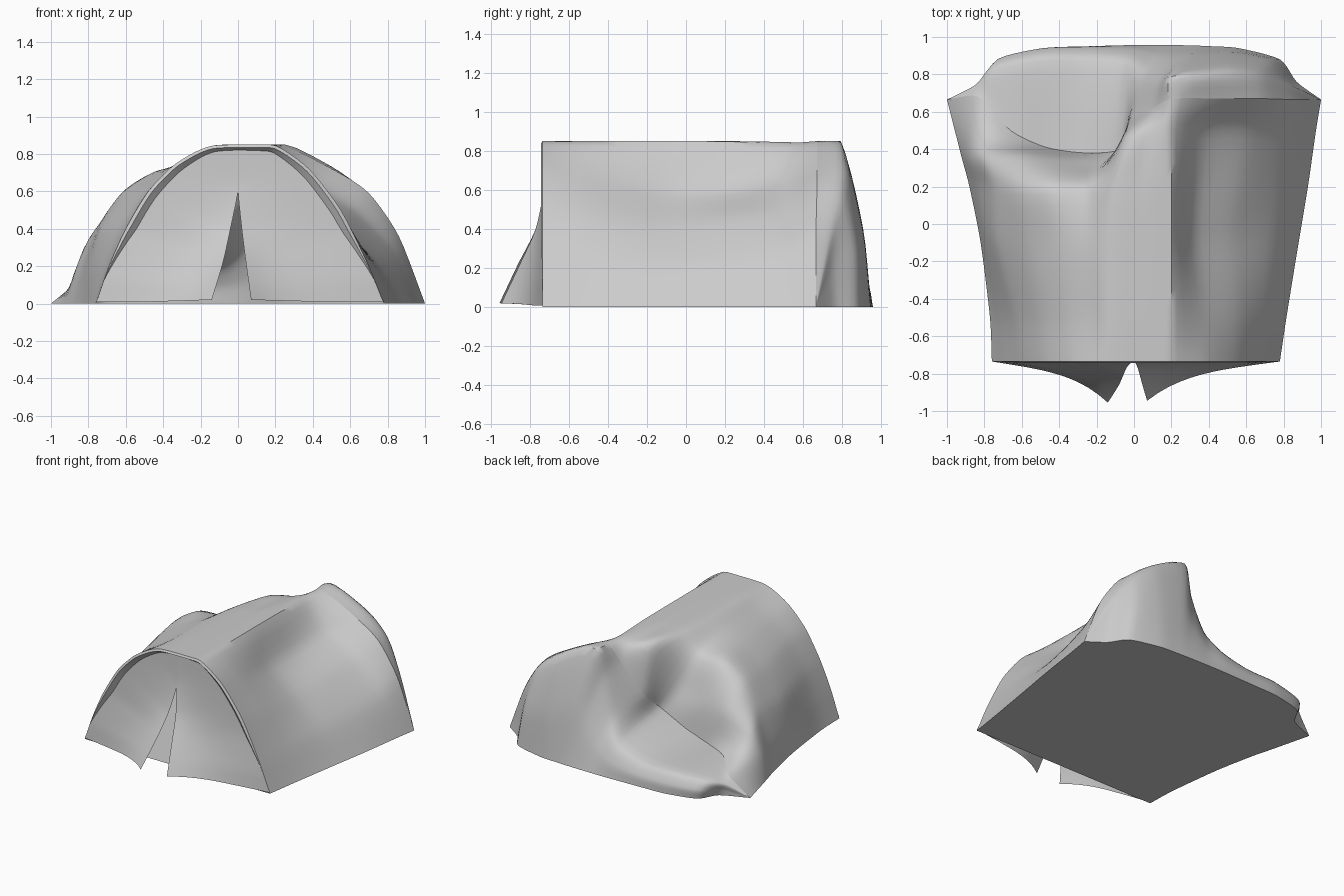
import bpy, bmesh
from mathutils import Vector

if "Cube" in bpy.data.objects:
    bpy.data.objects.remove(bpy.data.objects["Cube"])

SUB = 5


def smooth_row(pts, n=SUB):
    """Interpolating spline through a list of points."""
    p = [Vector(q) for q in pts]
    out = []
    for i in range(len(p) - 1):
        b, c = p[i], p[i + 1]
        a = p[i - 1] if i else b * 2 - c
        d = p[i + 2] if i + 2 < len(p) else c * 2 - b
        for k in range(n):
            t = k / n
            m0, m1 = (c - a) * 0.38, (d - b) * 0.38
            # limit tangents so uneven spacing does not overshoot
            lim = (c - b).length * 1.1
            m0 = m0 * min(1, lim / max(m0.length, 1e-6))
            m1 = m1 * min(1, lim / max(m1.length, 1e-6))
            out.append(b * (2*t**3 - 3*t*t + 1) + m0 * (t**3 - 2*t*t + t)
                       + c * (3*t*t - 2*t**3) + m1 * (t**3 - t*t))
    out.append(p[-1])
    for v in out:
        v.z = min(max(v.z, 0.0), 0.85)
    return out


def surface(rows, n=SUB):
    """Smooth a coarse grid of points in both directions."""
    rows = [smooth_row(r) for r in rows]
    cols = [smooth_row(c, n) for c in zip(*rows)]
    return [list(r) for r in zip(*cols)]


def sheet(name, rows, angle=40):
    bm = bmesh.new()
    vs = [[bm.verts.new(p) for p in r] for r in rows]
    for a, b in zip(vs, vs[1:]):
        for i in range(len(a) - 1):
            bm.faces.new((a[i], a[i + 1], b[i + 1], b[i]))
    bmesh.ops.remove_doubles(bm, verts=bm.verts, dist=0.0005)
    bmesh.ops.recalc_face_normals(bm, faces=bm.faces)
    # make the sheet face outward
    if sum((f.normal.dot(f.calc_center_median() - Vector((0.05, 0.05, 0))) * f.calc_area())
           for f in bm.faces) < 0:
        bmesh.ops.reverse_faces(bm, faces=bm.faces)
    me = bpy.data.meshes.new(name)
    bm.to_mesh(me)
    bm.free()
    ob = bpy.data.objects.new(name, me)
    bpy.context.collection.objects.link(ob)
    bpy.ops.object.select_all(action='DESELECT')
    ob.select_set(True)
    bpy.context.view_layer.objects.active = ob
    bpy.ops.object.shade_smooth_by_angle(angle=angle * 3.14159 / 180)
    return ob


# cross-sections (x, z) of the canopy, left foot over the ridge to right foot
stations = [-0.735, -0.5, -0.1, 0.2]
sections = [
    [(-.76, 0), (-.69, .2), (-.6, .4), (-.48, .6), (-.35, .735), (-.23, .81), (-.13, .845),
     (.04, .85), (.2, .845), (.38, .72), (.55, .5), (.69, .22), (.78, 0)],
    [(-.77, 0), (-.71, .2), (-.63, .4), (-.5, .59), (-.36, .71), (-.23, .79), (-.13, .845),
     (.04, .85), (.2, .85), (.38, .66), (.56, .46), (.71, .22), (.815, 0)],
    [(-.82, 0), (-.79, .2), (-.73, .4), (-.59, .58), (-.42, .7), (-.25, .78), (-.13, .84),
     (.05, .848), (.2, .85), (.33, .6), (.54, .42), (.74, .22), (.88, 0)],
    [(-.88, 0), (-.83, .2), (-.75, .41), (-.62, .59), (-.45, .69), (-.25, .71), (-.11, .83),
     (.05, .845), (.2, .848), (.34, .6), (.57, .45), (.78, .24), (.93, 0)],
]
# last canopy section before the drop, and the rear crest it drops to
brow = [(-.925, .37, 0), (-.87, .37, .18), (-.79, .37, .33), (-.61, .37, .42), (-.43, .34, .45),
        (-.17, .32, .48), (-.05, .46, .79), (.08, .52, .82), (.2, .5, .838), (.38, .5, .65),
        (.62, .5, .5), (.83, .48, .28), (.97, .48, 0)]
crest = [(-1, .665, 0), (-.83, .68, .13), (-.66, .5, .165), (-.47, .41, .17), (-.26, .38, .22),
         (-.07, .4, .33), (-.03, .54, .47), (.1, .62, .7), (.21, .67, .85), (.52, .67, .71),
         (.7, .67, .59), (.86, .665, .36), (1, .665, 0)]
shoulder = [(-1, .665, 0), (-.85, .74, .09), (-.75, .82, .13), (-.5, .87, .15), (-.26, .87, .16),
            (-.05, .85, .23), (.05, .79, .38), (.14, .77, .64), (.21, .79, .85), (.5, .82, .71),
            (.68, .8, .57), (.83, .74, .35), (1, .665, 0)]
foot = [(-1, .665, 0), (-.8, .75, 0), (-.71, .88, 0), (-.48, .94, 0), (-.25, .95, 0),
        (0, .957, 0), (.15, .957, 0), (.3, .955, 0), (.42, .95, 0), (.56, .94, 0),
        (.78, .88, 0), (.87, .76, 0), (1, .665, 0)]
middle = [((Vector(a) + Vector(b)) / 2 + Vector((0, .03 if 1 < i < 11 else 0, 0)))
          for i, (a, b) in enumerate(zip(shoulder, foot))]

# canopy
body_rows = surface([[(x, y, z) for x, z in s] for y, s in zip(stations, sections)]
                    + [brow, crest])
sheet("tent_canopy", body_rows)

# back panel
back_rows = surface([crest, shoulder, middle, foot])
sheet("tent_back_panel", back_rows)

# rolled rim around the front arch, fading out towards the ground
arch = body_rows[0]
lip, inner = [], []
for p in arch:
    k = min(1, max(0, (p.z - .12) / .3))
    lip.append(Vector((p.x * (1 - .03 * k), p.y - .008 * k, p.z * (1 - .018 * k))))
    inner.append(Vector((p.x * (1 - .07 * k), p.y + .02 * k,
                         p.z * (1 - .035 * k) - .25 * k * p.x**2 * p.z**2)))
sheet("door_rim", [arch, lip, inner])

# two door flaps hanging from the arch and swinging outward at the bottom
mid = 7 * SUB


def flap(name, outer, edge):
    edge = smooth_row(edge, 12)
    n = len(outer) - 1
    rows = []
    for i, o in enumerate(outer):
        s = i / n * (len(edge) - 1)
        k = min(int(s), len(edge) - 2)
        e = edge[k].lerp(edge[k + 1], s - k)
        row = []
        for j in range(13):
            t = j / 12
            p = o.lerp(e, t)
            p.y = o.y + (e.y - o.y) * (0.45 * t + 0.55 * t**4)
            p.z = max(p.z, .008)
            row.append(p)
        rows.append(row)
    sheet(name, rows)


flap("door_flap_left", inner[:mid + 1],
     [(-.14, -.955, .02), (-.08, -.86, .22), (-.04, -.77, .4), (0, -.725, .6), (.02, -.715, .81)])
flap("door_flap_right", inner[mid:][::-1],
     [(.07, -.945, .02), (.045, -.86, .2), (.02, -.77, .4), (.0, -.725, .62), (.02, -.715, .81)])

# ground sheet
outline = ([r[0] for r in body_rows] + back_rows[-1][1:-1]
           + [r[-1] for r in reversed(body_rows)])
me = bpy.data.meshes.new("ground_sheet")
me.from_pydata([(p.x, p.y, 0) for p in reversed(outline)], [], [tuple(range(len(outline)))])
bpy.context.collection.objects.link(bpy.data.objects.new("ground_sheet", me))
